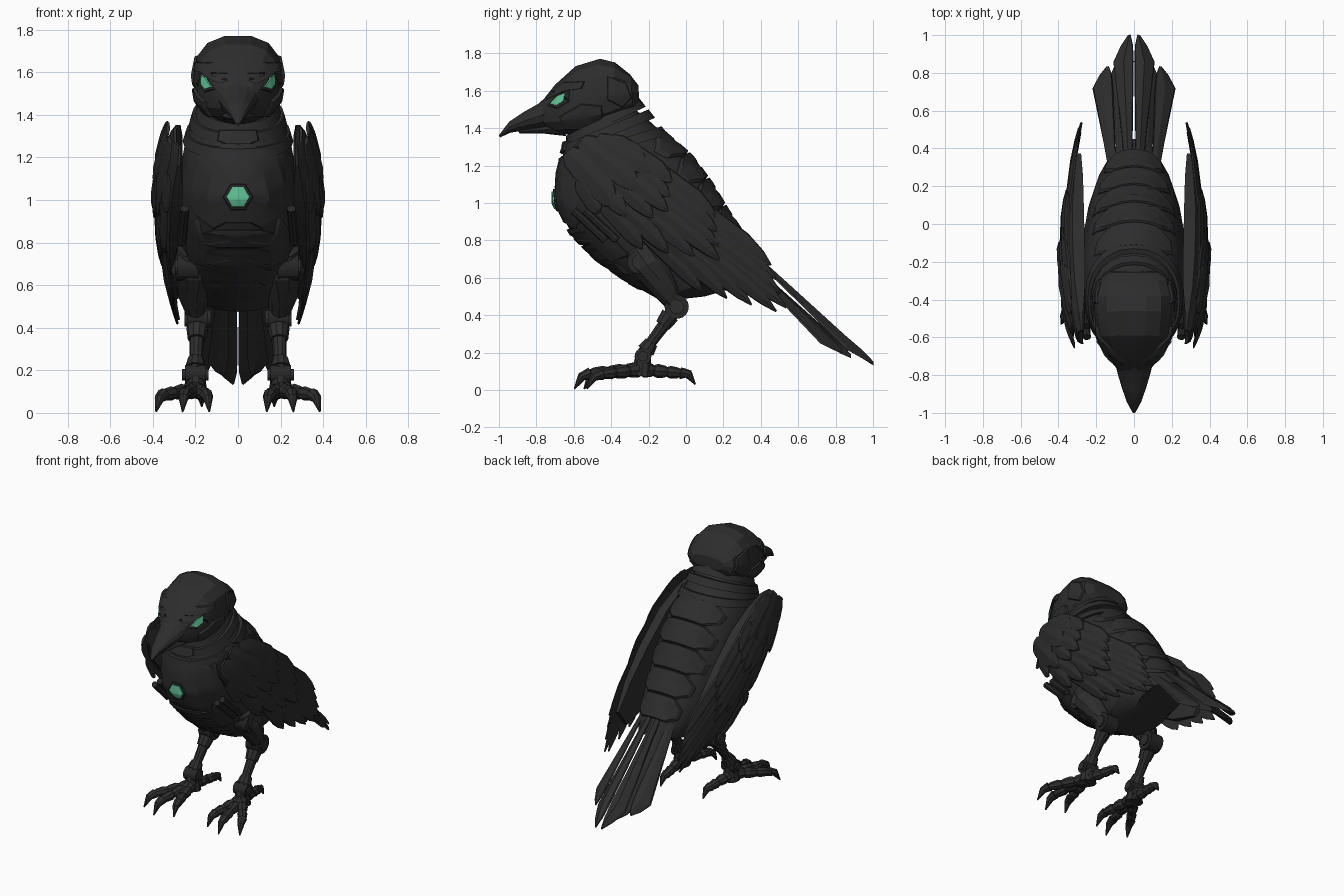
import bpy, math
from mathutils import Vector as V
from mathutils.bvhtree import BVHTree
import bmesh

if "Cube" in bpy.data.objects:
    bpy.data.objects.remove(bpy.data.objects["Cube"])


def material(name, col):
    m = bpy.data.materials.new(name)
    m.diffuse_color = (*col, 1)
    m.use_nodes = True
    m.node_tree.nodes["Principled BSDF"].inputs["Base Color"].default_value = m.diffuse_color
    return m


DARK = material("dark_plate", (0.026, 0.026, 0.027))
JOINT = material("joint_metal", (0.020, 0.020, 0.021))
GREEN = material("green_glow", (0.12, 0.56, 0.31))


def loft(name, rings, mat=DARK, mirror=False):
    """Skin a list of equal-length point rings, cap both ends."""
    n = len(rings[0])
    verts = [tuple(p) for r in rings for p in r]
    faces = [(i * n + k, i * n + (k + 1) % n, (i + 1) * n + (k + 1) % n, (i + 1) * n + k)
             for i in range(len(rings) - 1) for k in range(n)]
    faces += [tuple(range(n))[::-1], tuple(range(len(verts) - n, len(verts)))]
    me = bpy.data.meshes.new(name)
    me.from_pydata(verts, [], faces)
    bm = bmesh.new()
    bm.from_mesh(me)
    bmesh.ops.recalc_face_normals(bm, faces=bm.faces)
    bm.to_mesh(me)
    bm.free()
    me.materials.append(mat)
    ob = bpy.data.objects.new(name, me)
    bpy.context.collection.objects.link(ob)
    if mirror:
        ob.modifiers.new("mirror", 'MIRROR').use_mirror_merge = False
    return BVHTree.FromPolygons(verts, faces)


def hull(name, sections, n=20, e=2.0, mat=DARK):
    """Loft through (top y, top z, bottom y, bottom z, half width) sections."""
    rings = []
    for ty, tz, by, bz, w in sections:
        t, b = V((0, ty, tz)), V((0, by, bz))
        ring = []
        for k in range(n):
            a = 2 * math.pi * k / n
            c, s = [math.copysign(abs(f) ** (2 / e), f) for f in (math.cos(a), math.sin(a))]
            ring.append((t + b) / 2 + (t - b) / 2 * s + V((w * c, 0, 0)))
        rings.append(ring)
    return loft(name, rings, mat)


def tube(name, pts, radii, n=10, mat=DARK):
    """Mirrored round bar through points with changing radius."""
    pts = [V(p) for p in pts]
    rings = []
    for i, (p, r) in enumerate(zip(pts, radii)):
        q = (pts[min(i + 1, len(pts) - 1)] - pts[max(i - 1, 0)]).to_track_quat('Z', 'Y')
        rings.append([p + q @ V((r * math.cos(2 * math.pi * k / n), r * math.sin(2 * math.pi * k / n), 0))
                      for k in range(n)])
    loft(name, rings, mat, True)


def panel(name, bvh, frame, outline, h, mat=DARK, mirror=False):
    """Armour plate: a 2D outline projected on a surface and raised by h."""
    o, u, v, d = [V(f) for f in frame]
    m = len(outline)
    pts = [V(outline[i]).lerp(V(outline[(i + 1) % m]), j / 4) for i in range(m) for j in range(4)]
    c = sum(pts, V((0, 0))) / len(pts)
    rings = []
    for s, k in ((1, -0.02), (1, h * 0.4), (0.94, h), (0.6, h), (0.25, h)):
        ring = []
        for p in pts:
            q = c + (p - c) * s
            start = o + u * q.x + v * q.y
            hit = bvh.ray_cast(start, d)[0] or bvh.find_nearest(start + d * 1.6)[0]
            ring.append(hit - d * k)
        rings.append(ring)
    loft(name, rings, mat, mirror)


def sym(half):
    return half + [(-x, z) for x, z in reversed(half)]


FEATHER = ((0, .5, 0), (.12, .9, 0), (.3, 1, 0), (.74, 1, 0), (.9, .62, -.15), (1, .1, -.3))
TAILSHAPE = ((0, .4, 0), (.25, .55, 0), (.8, 1, 0), (.92, .6, -.4), (1, .12, -.7))


def blade(name, f, p, q, hw, th, off=0, shape=FEATHER):
    """Mirrored ridged feather on a surface f(a, b, height)."""
    p, q = V(p), V(q)
    d = (q - p).normalized()
    a = V((-d.y, d.x))
    rings = []
    for t, w, shift in shape:
        c = p.lerp(q, t) + a * shift * hw
        k = th * (0.4 + 0.6 * min(1, w))
        rings.append([f(*(c + a * (hw * w * s)), off + k * z) for s, z in
                      ((-1, 0), (-.88, .5), (0, 1), (.88, .5), (1, 0), (0, -.5))])
    loft(name, rings, DARK, True)


FRONT = ((0, -2, 0), (1, 0, 0), (0, 0, 1), (0, 1, 0))
SIDE = ((2, 0, 0), (0, 1, 0), (0, 0, 1), (-1, 0, 0))
BACK = ((0, .65, 2.02), (1, 0, 0), (0, .64, -.77), (0, -.77, -.64))

# Body and neck
body = hull("body", [(-.30, 1.52, -.64, 1.33, .18), (-.22, 1.46, -.66, 1.25, .22),
                     (-.12, 1.37, -.685, 1.15, .25), (.02, 1.25, -.69, 1.0, .275),
                     (.13, 1.10, -.61, .83, .28), (.22, .95, -.47, .69, .27), (.30, .83, -.30, .57, .25),
                     (.38, .71, -.13, .475, .21), (.45, .60, .10, .50, .14)], 24, 2.2)
for i, (s, w) in enumerate((((-.25, 1.56, -.64, 1.36), .185), ((-.20, 1.50, -.66, 1.31), .215),
                            ((-.13, 1.41, -.68, 1.24), .245))):
    lo = (s[0] + .035, s[1] - .045, s[2] - .005, s[3] - .05)
    hull(f"neck_collar_{i}", [(*s, w), (*lo, w + .015)], 24, 2.2)

# Chest, throat and belly armour
panel("chest_plate", body, FRONT, sym([(.12, 1.25), (.20, 1.20), (.245, 1.0), (.21, .93), (.12, .86), (.06, .89)]), .015)
panel("throat_plate", body, FRONT, sym([(.09, 1.33), (.10, 1.28), (.06, 1.265)]), .02)
for i, (z, w) in enumerate(((.86, .19), (.77, .18), (.69, .16), (.62, .13))):
    panel(f"belly_plate_{i}", body, FRONT, sym([(w * .6, z), (w, z - .02), (w * .9, z - .07), (w * .5, z - .085)]), .015)
panel("flank_plate", body, SIDE, [(-.56, .92), (-.42, .84), (-.3, .72), (-.4, .68), (-.52, .78)], .015, DARK, True)
hexagon = [(math.cos(k * math.pi / 3), math.sin(k * math.pi / 3)) for k in range(6)]
panel("gem_frame", body, FRONT, [(.072 * x, 1.015 + .072 * z) for x, z in hexagon], .024, JOINT)
panel("chest_gem", body, FRONT, [(.057 * x, 1.015 + .057 * z) for x, z in hexagon], .03, GREEN)

# Back armour, stepping down to the tail
for i, (a, w) in enumerate(((.0, .21), (.17, .22), (.34, .22), (.51, .19), (.68, .16))):
    panel(f"back_plate_{i}", body, BACK, sym([(w * .7, a), (w, a + .05), (w * .95, a + .12), (w * .6, a + .165)]), .018)

# Head, helmet plates and eyes
head = hull("head", [(-.79, 1.52, -.75, 1.40, .085), (-.70, 1.635, -.69, 1.37, .15),
                     (-.59, 1.735, -.62, 1.36, .195), (-.46, 1.775, -.51, 1.36, .21),
                     (-.38, 1.755, -.39, 1.41, .21), (-.30, 1.69, -.28, 1.49, .185),
                     (-.255, 1.63, -.25, 1.55, .13)], 14, 2.5)
panel("cheek_plate", head, SIDE, [(-.68, 1.46), (-.56, 1.53), (-.45, 1.52), (-.44, 1.43), (-.52, 1.39), (-.65, 1.39)], .015, DARK, True)
panel("helmet_rear_plate", head, SIDE, [(-.42, 1.68), (-.32, 1.64), (-.29, 1.56), (-.34, 1.51), (-.42, 1.55)], .012, DARK, True)
panel("brow", head, SIDE, [(-.75, 1.55), (-.65, 1.6), (-.56, 1.61), (-.54, 1.65), (-.66, 1.645), (-.75, 1.58)], .018, DARK, True)
panel("eye_socket", head, SIDE, [(-.74, 1.52), (-.69, 1.585), (-.62, 1.6), (-.63, 1.54), (-.69, 1.505)], .006, JOINT, True)
panel("eye", head, SIDE, [(-.73, 1.53), (-.69, 1.573), (-.645, 1.59), (-.655, 1.545), (-.695, 1.52)], .011, GREEN, True)

# Beak
hull("upper_beak", [(-.70, 1.61, -.68, 1.42, .11), (-.79, 1.53, -.77, 1.40, .09), (-.87, 1.485, -.86, 1.39, .065),
                    (-.945, 1.435, -.94, 1.375, .038), (-1.0, 1.362, -.995, 1.35, .008)], 12)
hull("lower_beak", [(-.67, 1.45, -.64, 1.355, .09), (-.78, 1.41, -.76, 1.37, .065), (-.90, 1.39, -.89, 1.372, .025)], 10)

# Wings: coordinates run along (a) and across (b) the folded wing
XS = ((-.12, .325), (0, .355), (.2, .387), (.45, .405), (.8, .382), (1.1, .345), (1.36, .305))


def wing(a, b, h):
    x = XS[-1][1]
    for (a0, x0), (a1, x1) in zip(XS, XS[1:]):
        if a <= a1:
            x = x0 + (x1 - x0) * (a - a0) / (a1 - a0)
            break
    return V((x - .8 * b * b + h, -.5 + .784 * a + .62 * b, 1.25 - .62 * a + .784 * b))


rings = []
for a, lo, hi, inner in ((-.11, -.08, .04, .29), (-.04, -.14, .10, .27), (.1, -.17, .14, .26), (.3, -.19, .18, .26),
                         (.6, -.19, .17, .265), (.85, -.16, .14, .27), (1.05, -.08, .08, .28)):
    steps = [lo + (hi - lo) * k / 6 for k in range(7)]
    top = [wing(a, b, -.045 if k in (0, 6) else -.025) for k, b in enumerate(steps)]
    low = [V((min(inner, p.x - .01), p.y, p.z)) for p in reversed(top)]
    rings.append(top + low)
loft("wing_core", rings, DARK, True)

for row, n, a0, b0, a1, drop, b1, hw, off in (
        ("primary", 8, .35, .13, 1.35, .24, .15, .048, -.035), ("secondary", 7, .15, .15, .88, .16, .17, .05, -.022),
        ("covert", 6, .02, .14, .52, .1, .17, .052, -.012)):
    for k in range(n):
        s = 2 * k / (n - 1) - 1
        low = max(0, -s)
        blade(f"wing_{row}_feather_{k}", wing, (a0, s * b0), (a1 - drop * abs(s) - .2 * low, s * b1 - .04 * low),
              hw, .018, off + .003 * (k % 2))
for k, (p, q, w) in enumerate((((-.12, -.06), (.26, -.12), .075), ((-.1, .03), (.3, .03), .075), ((-.04, .09), (.3, .14), .06))):
    blade(f"shoulder_plate_{k}", wing, p, q, w, .018, -.004)


# Tail feathers, roofed down to the sides
def tail(y, x, h):
    return V((x, y, .655 - .90 * (y - .45) - .75 * max(0, x - .04) + h))


blade("tail_center_feather", lambda a, b, h: tail(a, b, h), (.3, .028), (1.0, .062), .054, .03, -.02, TAILSHAPE)
blade("tail_outer_feather", lambda a, b, h: tail(a, b, h), (.3, .115), (.83, .178), .055, .03, -.03, TAILSHAPE)
blade("tail_under_feather", lambda a, b, h: tail(a, b, h), (.25, .06), (.88, .1), .05, .03, -.07, TAILSHAPE)

# Legs
tube("thigh", [(.2, -.24, .76), (.215, -.2, .67), (.21, -.12, .55), (.195, -.07, .47)], [.09, .1, .072, .05])
tube("shank", [(.19, -.06, .43), (.192, -.09, .385), (.197, -.19, .25), (.2, -.22, .2)], [.045, .036, .03, .04])
tube("shank_cuff_upper", [(.191, -.085, .40), (.194, -.125, .345)], [.052, .042])
tube("shank_cuff_lower", [(.198, -.185, .255), (.2, -.215, .21)], [.038, .05])
for nm, x, y, z, r, w in (("hip", .235, -.25, .685, .065, .05), ("knee", .19, -.05, .445, .065, .05), ("ankle", .2, -.23, .18, .045, .05)):
    tube(nm + "_joint", [(x - w, y, z), (x + w, y, z)], [r, r], 18, JOINT)
    tube(nm + "_cap", [(x - w - .012, y, z), (x + w + .012, y, z)], [r * .6, r * .6], 12)
for k in range(2):
    tube(f"flank_piston_{k}", [(.25, -.6 + .06 * k, .96), (.265, -.43 + .06 * k, .8)], [.022, .022], 8, JOINT)

# Feet: jointed toes with hooked claws
tube("foot_hub", [(.2, -.23, .17), (.2, -.24, .075)], [.045, .06])
for nm, tip, end in (("outer", (.35, -.45, .085), (.385, -.53, .005)), ("middle", (.25, -.51, .09), (.26, -.597, .005)),
                     ("inner", (.15, -.47, .085), (.135, -.545, .005)), ("rear", (.175, -.03, .09), (.17, .05, .03))):
    a, b, e = V((.2, -.24, .11)), V(tip), V(end)
    for k in range(3):
        p, q = a.lerp(b, k / 3), a.lerp(b, (k + 1) / 3)
        r = .042 - .004 * k
        tube(f"{nm}_toe_segment_{k}", [p, p.lerp(q, .25), p.lerp(q, .8), q], [r * .8, r, r * .85, r * .65], 8)
    mid = b.lerp(e, .55) + V((0, 0, .028))
    tube(f"{nm}_claw", [b, mid, e], [.032, .024, .004], 8)

# Shading: smooth with crisp plate edges
for ob in bpy.context.scene.objects:
    ob.select_set(True)
    bpy.context.view_layer.objects.active = ob
bpy.ops.object.shade_smooth_by_angle(angle=math.radians(20))
